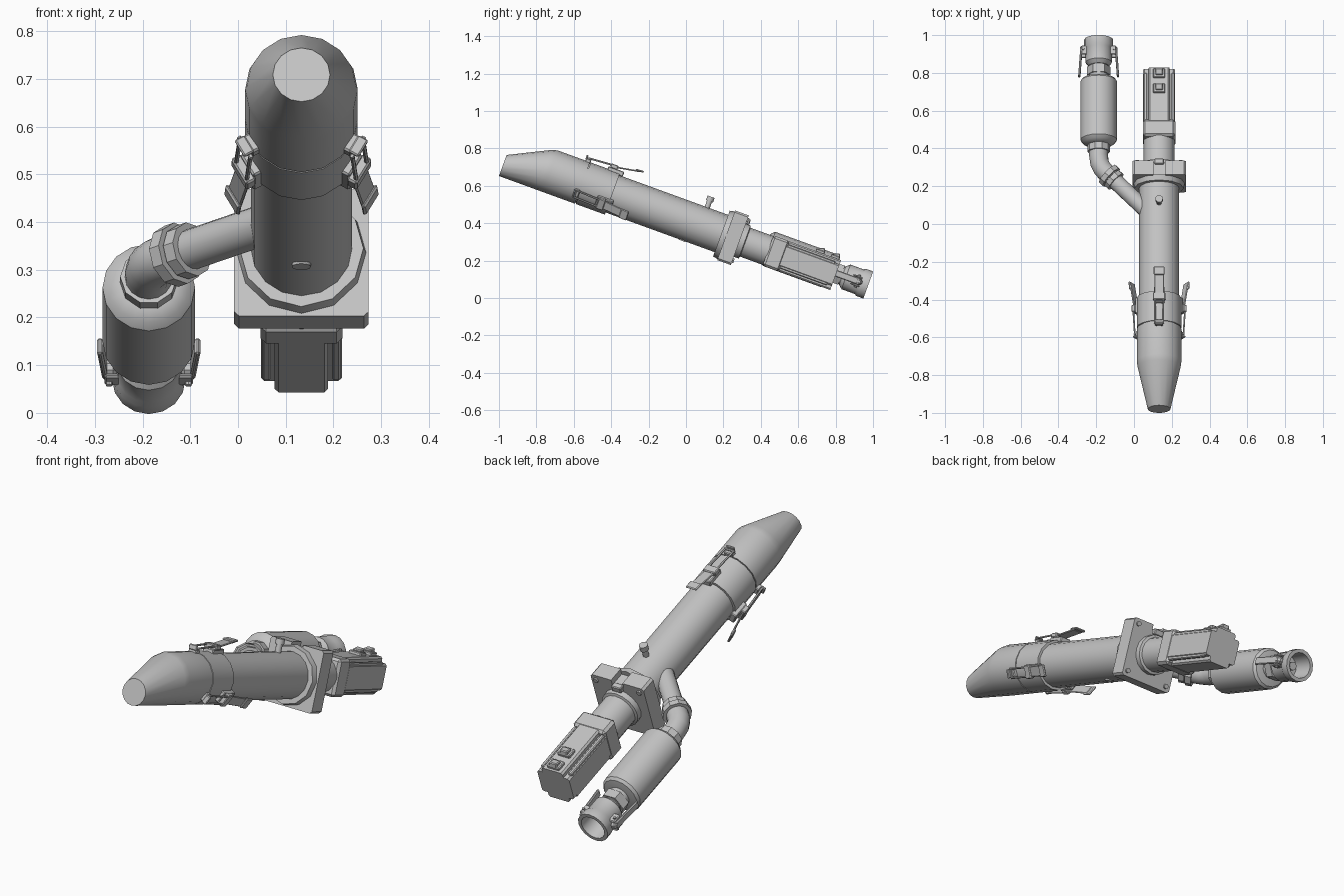
import bpy, bmesh, math
from mathutils import Matrix, Vector

cube = bpy.data.objects.get("Cube")
if cube:
    bpy.data.objects.remove(cube)

# Everything is modelled along +y, then the whole assembly is tilted nose-up
TILT = math.radians(-20)
WORLD = Matrix.Translation((0, 0.133, 0.3656)) @ Matrix.Rotation(TILT, 4, 'X')
MX = 0.133     # main axis x
BX, BZ = -0.187, 0.01   # side branch axis

grey = bpy.data.materials.new("plain_grey")
grey.use_nodes = True
colour = (0.55, 0.55, 0.55, 1)
grey.diffuse_color = colour
grey.node_tree.nodes["Principled BSDF"].inputs["Base Color"].default_value = colour


def finish(name, bm, local=Matrix()):
    bmesh.ops.recalc_face_normals(bm, faces=bm.faces)
    me = bpy.data.meshes.new(name)
    bm.to_mesh(me)
    bm.free()
    me.shade_smooth()
    me.set_sharp_from_angle(angle=math.radians(35))
    me.materials.append(grey)
    ob = bpy.data.objects.new(name, me)
    bpy.context.collection.objects.link(ob)
    ob.matrix_world = WORLD @ local
    return ob


def rings(name, sections, sides=16):
    """Loft round sections (x, y, z, radius, heading in degrees)."""
    bm = bmesh.new()
    loops = []
    for x, y, z, r, head in sections:
        h = math.radians(head)
        side = Vector((math.cos(h), -math.sin(h), 0))
        loops.append([bm.verts.new(Vector((x, y, z)) + r * (
            math.cos(a) * side + math.sin(a) * Vector((0, 0, 1))))
            for a in (2 * math.pi * i / sides for i in range(sides))])
    for a, b in zip(loops, loops[1:]):
        for i in range(sides):
            j = (i + 1) % sides
            bm.faces.new((a[i], a[j], b[j], b[i]))
    bm.faces.new(loops[0])
    bm.faces.new(loops[-1])
    return finish(name, bm)


def lathe(name, x, z, profile, sides=16):
    return rings(name, [(x, y, z, r, 0) for y, r in profile], sides)


def extrude(name, outline, y0, y1):
    """Extrude an x-z outline, centred on the main axis, along y."""
    bm = bmesh.new()
    face = bm.faces.new([bm.verts.new((MX + x, y0, z)) for x, z in outline])
    out = bmesh.ops.extrude_face_region(bm, geom=[face])
    bmesh.ops.translate(bm, vec=(0, y1 - y0, 0),
                        verts=[v for v in out["geom"] if isinstance(v, bmesh.types.BMVert)])
    return finish(name, bm)


def box(name, centre, size, local=Matrix(), rot=(0, 'X'), bevel=0.004):
    bm = bmesh.new()
    bmesh.ops.create_cube(bm, size=1)
    bmesh.ops.scale(bm, vec=size, verts=bm.verts)
    bmesh.ops.bevel(bm, geom=bm.edges[:], offset=bevel, segments=1, affect='EDGES')
    m = Matrix.Translation(centre) @ Matrix.Rotation(math.radians(rot[0]), 4, rot[1])
    return finish(name, bm, local @ m)


def rod(name, p, q, r, local=Matrix(), sides=8):
    p, q = Vector(p), Vector(q)
    bm = bmesh.new()
    bmesh.ops.create_cone(bm, cap_ends=True, segments=sides, radius1=r, radius2=r,
                          depth=(q - p).length)
    turn = (q - p).to_track_quat('Z', 'Y').to_matrix().to_4x4()
    return finish(name, bm, local @ Matrix.Translation((p + q) / 2) @ turn)


# Main barrel: flat-bottomed nose, sleeve with seam, long tube
rings("nose_and_front_sleeve", [
    (MX, -1.163, -0.058, 0.06, 0), (MX, -0.945, -0.004, 0.114, 0),
    (MX, -0.915, 0, 0.118, 0), (MX, -0.731, 0, 0.118, 0)])
lathe("sleeve_seam", MX, 0, [(-0.74, 0.112), (-0.72, 0.112)])
lathe("rear_sleeve", MX, 0, [(-0.726, 0.118), (-0.56, 0.118)])
lathe("main_tube", MX, 0, [(-0.57, 0.106), (0.09, 0.106)])
rod("top_nipple", (MX, -0.059, 0.09), (MX, -0.059, 0.145), 0.014, sides=12)
rod("nipple_cap", (MX, -0.059, 0.14), (MX, -0.059, 0.166), 0.02, sides=12)
rod("drain_plug", (MX, -0.126, -0.109), (MX, -0.126, -0.1), 0.02, sides=12)

# Square mounting flange with a slot in its top edge
lathe("flange_collar", MX, 0, [(0.06, 0.13), (0.09, 0.136)], 12)
extrude("mounting_flange", [
    (-0.141, -0.131), (-0.131, -0.141), (0.131, -0.141), (0.141, -0.131),
    (0.141, 0.131), (0.131, 0.141), (0.03, 0.141), (0.03, 0.112),
    (-0.03, 0.112), (-0.03, 0.141), (-0.131, 0.141), (-0.141, 0.131)], 0.087, 0.165)
box("flange_key", (MX, 0.168, 0.108), (0.05, 0.03, 0.03))
for sx in (-1, 1):
    for sz in (-1, 1):
        p = (MX + sx * 0.115, 0.16, sz * 0.115)
        rod("flange_bolt", p, (p[0], 0.173, p[2]), 0.012)

# Gearbox and motor
lathe("gearbox", MX, 0, [(0.16, 0.094), (0.192, 0.094), (0.196, 0.082), (0.33, 0.082)])
box("motor_plate", (MX, 0.372, 0), (0.172, 0.094, 0.172), bevel=0.012)
quarter = [(0.085, 0.0), (0.085, 0.052), (0.077, 0.06), (0.056, 0.06), (0.056, 0.077), (0.048, 0.085)]
half = quarter + [(-x, z) for x, z in reversed(quarter)]
extrude("motor_body", half + [(x, -z) for x, z in reversed(half[1:-1])], 0.41, 0.71)
for sx in (-1, 1):
    for sz in (-1, 1):
        box("motor_rail", (MX + sx * 0.073, 0.55, sz * 0.058), (0.018, 0.27, 0.02))
for y in (0.59, 0.675):
    box("motor_connector_base", (MX, y, 0.088), (0.064, 0.05, 0.022))
    box("motor_connector_plug", (MX, y + 0.005, 0.1), (0.04, 0.035, 0.024), rot=(15, 'X'))

# Three over-centre latches round the sleeve
for angle in (0, 120, 240):
    L = Matrix.Translation((MX, 0, 0)) @ Matrix.Rotation(math.radians(angle), 4, 'Y')
    box("latch_base", (0, -0.585, 0.118), (0.056, 0.09, 0.028), L)
    box("latch_pivot", (0, -0.6, 0.14), (0.066, 0.04, 0.024), L)
    box("latch_handle", (0, -0.535, 0.15), (0.05, 0.15, 0.008), L, (10, 'X'), 0.003)
    box("latch_handle_tip", (0, -0.465, 0.166), (0.058, 0.045, 0.01), L, (4, 'X'))
    box("latch_catch", (0, -0.742, 0.121), (0.042, 0.03, 0.022), L)
    box("latch_hook", (0, -0.755, 0.138), (0.042, 0.01, 0.024), L, bevel=0.003)
    for sx in (-0.022, 0.022):
        rod("latch_wire", (sx, -0.745, 0.136), (sx, -0.6, 0.146), 0.005, L, 6)
    rod("latch_wire_end", (-0.027, -0.745, 0.136), (0.027, -0.745, 0.136), 0.005, L, 6)

# Side branch: angled pipe, collars and elbow
rings("branch_pipe", [(0.06, -0.063, BZ, 0.043, -45), (-0.125, 0.122, BZ, 0.043, -45)])
for name, d, r in (("branch_collar", -0.012, 0.058), ("branch_nut", 0.012, 0.066)):
    x, y = -0.118 - d, 0.115 + d
    rings(name, [(x + 0.01, y - 0.01, BZ, r, -45), (x - 0.01, y + 0.01, BZ, r, -45)], 10)
rings("branch_elbow", [
    (-0.118, 0.115, BZ, 0.05, -45), (-0.152, 0.149, BZ, 0.05, -45),
    (-0.168, 0.168, BZ, 0.05, -34), (-0.182, 0.198, BZ, 0.05, -15),
    (BX, 0.235, BZ, 0.05, 0), (BX, 0.32, BZ, 0.05, 0)])
lathe("elbow_collar", BX, BZ, [(0.262, 0.06), (0.3, 0.06)], 10)
lathe("canister", BX, BZ, [
    (0.298, 0.06), (0.312, 0.084), (0.328, 0.097), (0.658, 0.097), (0.67, 0.086), (0.676, 0.055)])

# Cam coupling at the end of the branch, open at the back
lathe("coupling_neck", BX, BZ, [(0.66, 0.05), (0.77, 0.05)])
lathe("coupling_hex", BX, BZ, [(0.695, 0.062), (0.74, 0.062)], 6)
lathe("coupling_socket", BX, BZ, [
    (0.745, 0.052), (0.765, 0.07), (0.84, 0.07), (0.852, 0.077), (0.892, 0.077),
    (0.892, 0.06), (0.79, 0.056)])
lathe("coupling_core", BX, BZ, [(0.78, 0.02), (0.84, 0.02)], 10)
for s in (-1, 1):
    for dz in (-0.024, 0.024):
        box("cam_lug", (BX + s * 0.076, 0.825, BZ + dz), (0.034, 0.05, 0.01))
    rod("cam_pin", (BX + s * 0.083, 0.83, BZ - 0.036), (BX + s * 0.083, 0.83, BZ + 0.036), 0.007)
    box("cam_arm", (BX + s * 0.097, 0.765, BZ), (0.012, 0.16, 0.036), rot=(s * 4, 'Z'))
    box("cam_head", (BX + s * 0.082, 0.835, BZ), (0.034, 0.044, 0.034), bevel=0.01)
